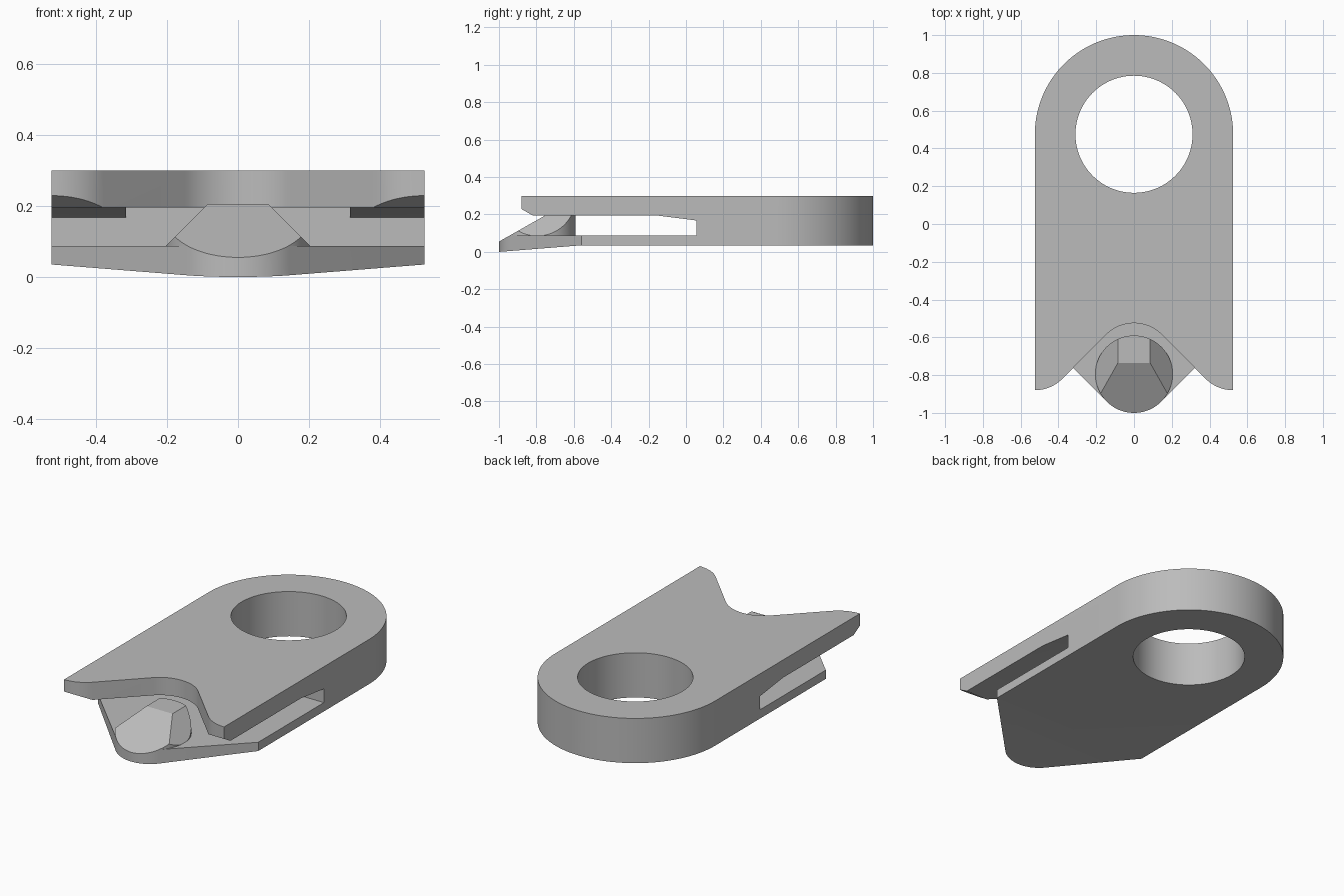
import bpy, bmesh
from math import sin, cos, radians
from mathutils import Vector

if "Cube" in bpy.data.objects:
    bpy.data.objects.remove(bpy.data.objects["Cube"], do_unlink=True)

grey = bpy.data.materials.new("plain grey")
grey.use_nodes = True
COLOUR = (0.5, 0.5, 0.5, 1)
grey.diffuse_color = COLOUR
grey.node_tree.nodes["Principled BSDF"].inputs["Base Color"].default_value = COLOUR


def make(name, bm):
    bmesh.ops.recalc_face_normals(bm, faces=bm.faces)
    mesh = bpy.data.meshes.new(name)
    bm.to_mesh(mesh)
    bm.free()
    mesh.materials.append(grey)
    obj = bpy.data.objects.new(name, mesh)
    bpy.context.collection.objects.link(obj)
    return obj


def arc(cx, cy, r, a0, a1, n=24):
    angles = [radians(a0 + (a1 - a0) * i / n) for i in range(n + 1)]
    return [(cx + r * cos(a), cy + r * sin(a)) for a in angles]


def prism(name, outline, lo, hi, axis="z"):
    """Extrude an xy outline along z, or a yz outline along x."""
    bm = bmesh.new()
    place = (lambda p: (p[0], p[1], lo)) if axis == "z" else (lambda p: (lo, p[0], p[1]))
    step = (0, 0, hi - lo) if axis == "z" else (hi - lo, 0, 0)
    face = bm.faces.new([bm.verts.new(place(p)) for p in outline])
    new = bmesh.ops.extrude_face_region(bm, geom=[face])["geom"]
    verts = [g for g in new if isinstance(g, bmesh.types.BMVert)]
    bmesh.ops.translate(bm, verts=verts, vec=step)
    return make(name, bm)


def select_only(obj):
    bpy.ops.object.select_all(action="DESELECT")
    obj.select_set(True)
    bpy.context.view_layer.objects.active = obj


def cut(target, cutter):
    cutter.hide_render = True
    mod = target.modifiers.new("cut", "BOOLEAN")
    mod.operation, mod.solver, mod.object = "DIFFERENCE", "EXACT", cutter
    select_only(target)
    bpy.ops.object.modifier_apply(modifier=mod.name)
    bpy.data.objects.remove(cutter, do_unlink=True)


W, TIP, R = 0.525, -0.795, 0.205   # half width, nub centre, nub radius
SLOPE = 0.566                      # ramp of the nub and lip chamfer

# Body: flat bar with a round back end
body = prism("clamp_body", [(-W, -1), (W, -1)] + arc(0, 0.475, W, 0, 180, 64), 0, 0.3)
cut(body, prism("eye_cutter", arc(0, 0.475, 0.31, 0, 360, 96)[:-1], -0.2, 0.5))

# Underside: flat, falling towards the front
cut(body, prism("underside_cutter", [(1.2, -0.1), (1.2, 0.035), (-0.56, 0.035),
                                     (-1.2, -0.016), (-1.2, -0.1)], -1, 1, "x"))

# Slot between the lips, with its roof lower at the outer sides
cut(body, prism("slot_cutter", [(-1.3, 0.087), (0.055, 0.087), (0.055, 0.168),
                                (-0.16, 0.195), (-1.3, 0.195)], -1, 1, "x"))
cut(body, prism("slot_middle_cutter", [(-1.3, 0.1), (0.055, 0.1),
                                       (0.055, 0.195), (-1.3, 0.195)], -0.315, 0.315, "x"))

# Upper lip: rounded notch between two horns, chamfered below
half = arc(0, -0.735, 0.21, 90, 45, 12) + arc(W, -0.675, 0.205, 225, 270, 12)
half += [(0.7, -0.88), (0.7, -1.3)]
notch = half + [(-x, y) for x, y in reversed(half[1:])]
cut(body, prism("notch_cutter", notch, 0.14, 0.5))
cut(body, prism("chamfer_cutter", [(-0.82, 0.14), (-0.82, 0.195),
                                   (-1.2, 0.195 + 0.38 * SLOPE), (-1.2, 0.14)], -1, 1, "x"))

# Lower lip: pointed plan with a round nose, ramped at its top edge
side = arc(0, TIP, R, 270, 315, 16) + [(0.7, -0.385), (0.7, -1.3), (0, -1.3)]
for s in (1, -1):
    cut(body, prism("nose_cutter", [(s * x, y) for x, y in side], -0.2, 0.14))
cut(body, prism("ramp_cutter", [(-1.3, 0.055 - 0.3 * SLOPE), (-0.87, 0.055 + 0.13 * SLOPE),
                                (-1.3, 0.055 + 0.13 * SLOPE)], -1, 1, "x"))

# Nub: round post trimmed by a front ramp and two side slopes
nub = prism("nub", arc(0, TIP, R, 0, 360, 64)[:-1], 0.087, 0.205)
bm = bmesh.new()
bm.from_mesh(nub.data)
for point, normal in (((0, -1, 0.055), (0, -SLOPE, 1)),
                      ((0.085, 0, 0.205), (1, 0, 1)),
                      ((-0.085, 0, 0.205), (-1, 0, 1))):
    geom = bm.verts[:] + bm.edges[:] + bm.faces[:]
    bmesh.ops.bisect_plane(bm, geom=geom, dist=1e-5, plane_co=point,
                           plane_no=Vector(normal).normalized(), clear_outer=True)
    bmesh.ops.holes_fill(bm, edges=[e for e in bm.edges if e.is_boundary], sides=0)
bmesh.ops.recalc_face_normals(bm, faces=bm.faces)
bm.to_mesh(nub.data)
bm.free()

for obj in (body, nub):
    select_only(obj)
    bpy.ops.object.shade_smooth_by_angle(angle=radians(20))
